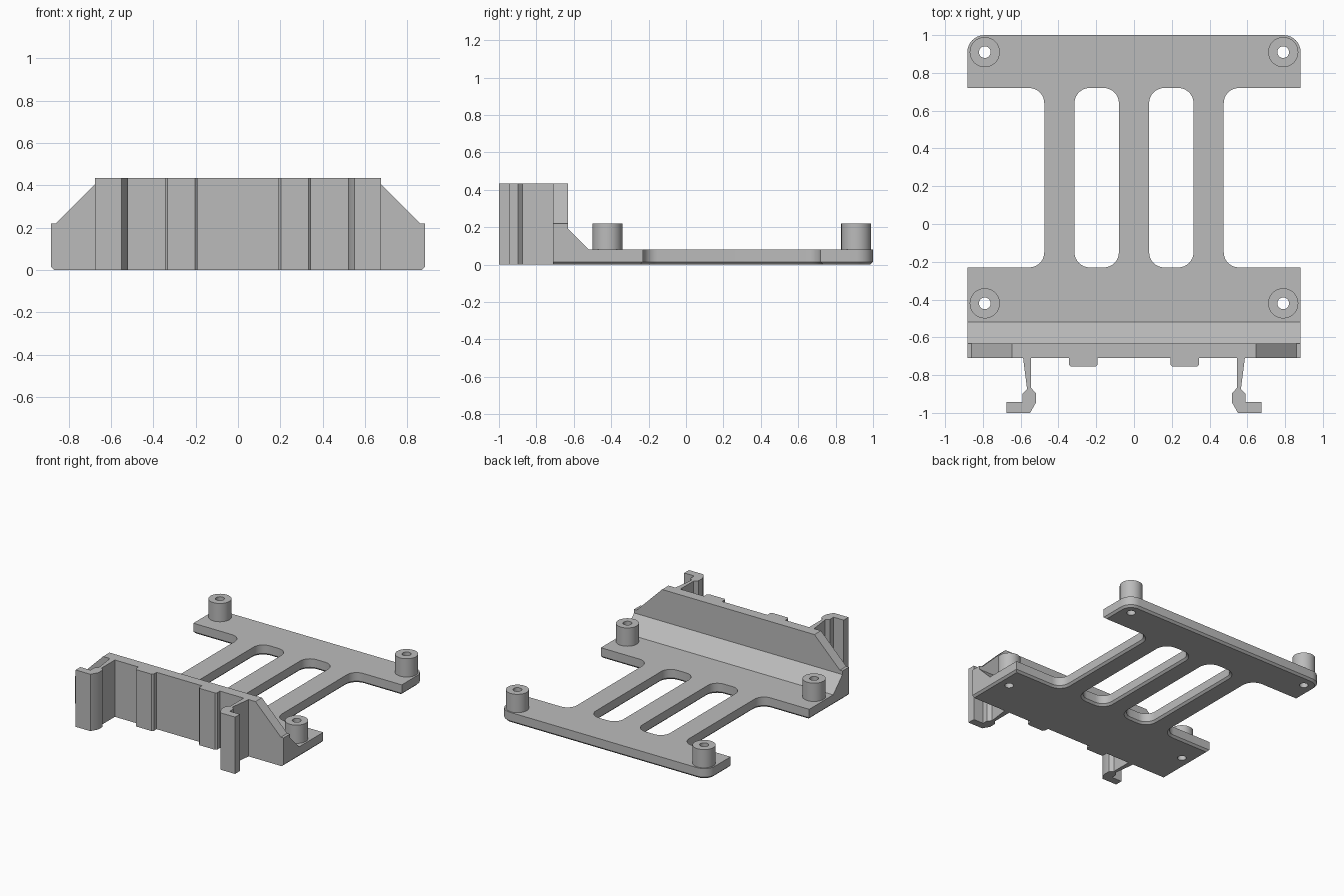
import bpy, bmesh, math
from mathutils import Vector

cube = bpy.data.objects.get("Cube")
if cube:
    bpy.data.objects.remove(cube)

grey = bpy.data.materials.new("plain_grey")
grey.use_nodes = True
COLOR = (0.5, 0.5, 0.5, 1)
grey.diffuse_color = COLOR
grey.node_tree.nodes["Principled BSDF"].inputs["Base Color"].default_value = COLOR

HALF, FRONT, DECK, TOP, CHAMFER = 0.882, -0.71, 0.08, 0.435, 0.015
POST_TOP, HOLE_R, POST_R = 0.22, 0.031, 0.08


def rounded(corners, steps=8):
    """Outline from (x, y, radius) right-angle corners."""
    pts, n = [], len(corners)
    for i, (x, y, r) in enumerate(corners):
        p = Vector((x, y))
        if not r:
            pts.append(p)
            continue
        a = (Vector(corners[i - 1][:2]) - p).normalized()
        b = (Vector(corners[(i + 1) % n][:2]) - p).normalized()
        for k in range(steps + 1):
            t = math.pi / 2 * k / steps
            pts.append(p + r * (a + b) - r * (b * math.cos(t) + a * math.sin(t)))
    return pts


def circle(x, y, r, n=32):
    return [Vector((x + r * math.cos(math.tau * k / n),
                    y + r * math.sin(math.tau * k / n))) for k in range(n)]


def inset(pts, d):
    """Move an outline to its left by d, keeping the front edge in place."""
    out = []
    for i, p in enumerate(pts):
        e1 = (p - pts[i - 1]).normalized()
        e2 = (pts[(i + 1) % len(pts)] - p).normalized()
        n1, n2 = Vector((-e1.y, e1.x)), Vector((-e2.y, e2.x))
        q = p + (n1 + n2) * d / (1 + n1.dot(n2))
        if abs(p.y - FRONT) < 1e-5:
            q.y = FRONT
        out.append(q)
    return out


def loft(name, loops, place=lambda u, v, h: (u, v, h)):
    """Each loop is a list of (outline, height) levels; caps join all loops."""
    bm = bmesh.new()
    caps = [[], []]
    for levels in loops:
        rings = [[bm.verts.new(place(p[0], p[1], h)) for p in pts] for pts, h in levels]
        n = len(rings[0])
        for lo, hi in zip(rings, rings[1:]):
            for i in range(n):
                j = (i + 1) % n
                bm.faces.new((lo[i], lo[j], hi[j], hi[i]))
        for cap, ring in zip(caps, (rings[0], rings[-1])):
            cap += [bm.edges.get((ring[i - 1], ring[i])) for i in range(n)]
    for cap in caps:
        bmesh.ops.triangle_fill(bm, use_beauty=True, edges=cap)
    bmesh.ops.recalc_face_normals(bm, faces=bm.faces)
    mesh = bpy.data.meshes.new(name)
    bm.to_mesh(mesh)
    bm.free()
    mesh.materials.append(grey)
    obj = bpy.data.objects.new(name, mesh)
    bpy.context.collection.objects.link(obj)
    bpy.ops.object.select_all(action='DESELECT')
    obj.select_set(True)
    bpy.context.view_layer.objects.active = obj
    bpy.ops.object.shade_smooth_by_angle(angle=math.radians(30))
    return obj


def prism(name, outline, lo, hi, **kw):
    return loft(name, [[(outline, lo), (outline, hi)]], **kw)


# Base plate: wide end bars joined by three legs, chamfered underneath
right_half = [(HALF, FRONT, 0), (HALF, -0.23, 0), (0.475, -0.23, 0.08),
              (0.475, 0.72, 0.08), (HALF, 0.72, 0), (HALF, 1, 0.09)]
left_half = [(-x, y, r) for x, y, r in reversed(right_half)]
outlines = [rounded(right_half + left_half)]
for x0, x1 in ((0.08, 0.315), (-0.315, -0.08)):
    outlines.append(rounded([(x0, -0.23, 0.08), (x0, 0.72, 0.08),
                             (x1, 0.72, 0.08), (x1, -0.23, 0.08)]))
plate = [[(inset(o, CHAMFER), 0), (o, CHAMFER), (o, DECK)] for o in outlines]
post_spots = [(s * 0.79, y, side, end) for s, side in ((1, "left"), (-1, "right"))
              for y, end in ((-0.42, "front"), (0.91, "back"))]
for x, y, _, _ in post_spots:
    hole = circle(x, y, HOLE_R)
    plate.append([(hole, 0), (hole, DECK)])
loft("base_plate", plate)

# Hollow standoff posts
for x, y, side, end in post_spots:
    loft(f"post_{end}_{side}", [[(circle(x, y, r), DECK), (circle(x, y, r), POST_TOP)]
                                for r in (POST_R, HOLE_R)])

# Front wall with sloped shoulders
wall = [(HALF, DECK), (HALF, 0.22), (0.86, 0.22), (0.645, TOP)]
wall += [(-x, z) for x, z in reversed(wall)]
prism("front_wall", wall, FRONT, -0.632, place=lambda u, v, h: (u, h, v))

# Sloped brace behind the wall
prism("wall_brace", [(-0.632, DECK), (-0.52, DECK), (-0.632, 0.192)], -HALF, HALF,
      place=lambda u, v, h: (h, u, v))

# Ribs and hooked clips on the front of the wall
rib = [(0.192, FRONT), (0.192, -0.743), (0.204, -0.755),
       (0.333, -0.755), (0.345, -0.743), (0.345, FRONT)]
clip = [(0.545, FRONT), (0.545, -0.868), (0.52, -0.895), (0.52, -0.947),
        (0.55, -1), (0.675, -1), (0.675, -0.942), (0.59, -0.942),
        (0.59, -0.898), (0.566, -0.874), (0.587, FRONT)]
for s, side in ((1, "left"), (-1, "right")):
    for name, shape in (("rib", rib), ("clip", clip)):
        prism(f"{name}_{side}", [(s * x, y) for x, y in shape], 0, TOP)
